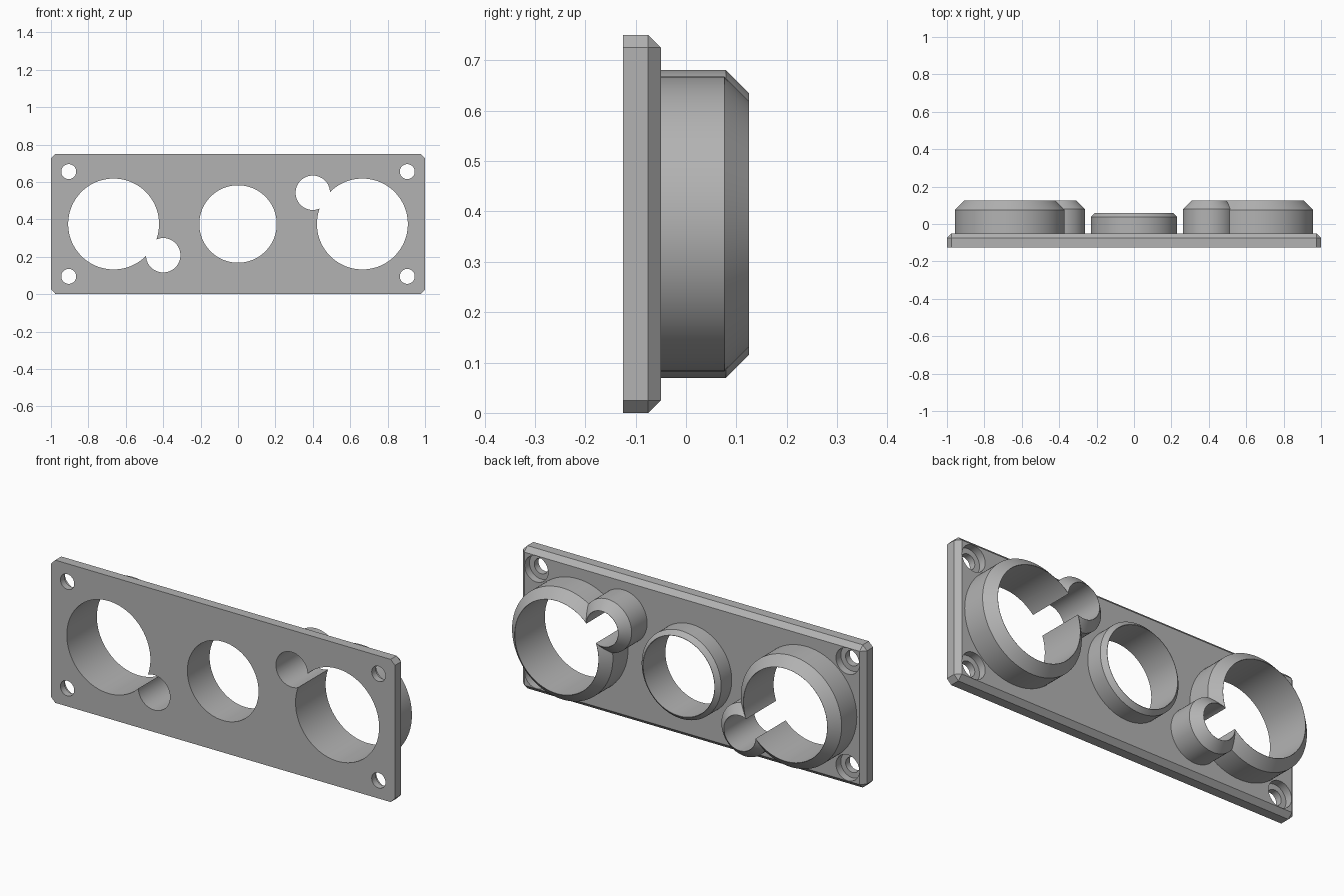
import bpy
import bmesh
import math
from mathutils import Matrix, Vector

cube = bpy.data.objects.get("Cube")
if cube:
    bpy.data.objects.remove(cube)

FRONT, BACK, MID_Z = -0.125, -0.05, 0.375
CHAMFER = 0.025

grey = bpy.data.materials.new("plain grey")
grey.use_nodes = True
grey.diffuse_color = (0.45, 0.45, 0.45, 1)
grey.node_tree.nodes["Principled BSDF"].inputs["Base Color"].default_value = grey.diffuse_color


def add_object(name, bm):
    bmesh.ops.recalc_face_normals(bm, faces=bm.faces)
    mesh = bpy.data.meshes.new(name)
    bm.to_mesh(mesh)
    bm.free()
    mesh.materials.append(grey)
    obj = bpy.data.objects.new(name, mesh)
    bpy.context.collection.objects.link(obj)
    return obj


def lathe(name, x, z, rings, sides=96):
    """Solid of revolution along y from (y, radius) pairs, capped at both ends."""
    bm = bmesh.new()
    loops = [[bm.verts.new((x + r * math.cos(math.tau * i / sides), y,
                            z + r * math.sin(math.tau * i / sides)))
              for i in range(sides)] for y, r in rings]
    for a, b in zip(loops, loops[1:]):
        for i in range(sides):
            j = (i + 1) % sides
            bm.faces.new((a[i], a[j], b[j], b[i]))
    bm.faces.new(loops[0])
    bm.faces.new(loops[-1])
    return add_object(name, bm)


def sleeve(name, x, z, radius, top, chamfer):
    return lathe(name, x, z, [(FRONT + 0.03, radius), (top - chamfer, radius),
                              (top, radius - chamfer)])


def bore(name, x, z, radius, start=-0.3, end=0.3):
    return lathe(name, x, z, [(start, radius), (end, radius)])


def combine(target, tool, operation):
    mod = target.modifiers.new(tool.name, "BOOLEAN")
    mod.operation, mod.solver, mod.object = operation, "EXACT", tool
    bpy.context.view_layer.update()
    result = bpy.data.meshes.new_from_object(
        target.evaluated_get(bpy.context.evaluated_depsgraph_get()))
    target.modifiers.clear()
    target.data = result
    bpy.data.objects.remove(tool)


# Plate: clipped corners, chamfered rear edge
bm = bmesh.new()
for sx in (-1, 1):
    for sz in (-1, 1):
        inner = (sx * (1 - CHAMFER), sz * (MID_Z - CHAMFER))
        for y in (FRONT, BACK - CHAMFER):
            bm.verts.new((sx, y, MID_Z + inner[1]))
            bm.verts.new((inner[0], y, MID_Z + sz * MID_Z))
        bm.verts.new((inner[0], BACK, MID_Z + inner[1]))
bmesh.ops.convex_hull(bm, input=bm.verts)
bmesh.ops.dissolve_limit(bm, angle_limit=0.01, verts=bm.verts, edges=bm.edges)
panel = add_object("port_panel", bm)

# Sleeves on the rear: one centre, and a large and small pair on each side
solids = [sleeve("centre_sleeve", 0, MID_Z, 0.231, 0.06, 0.022)]
cutters = [bore("centre_bore", 0, MID_Z, 0.207)]
for side, s in (("left", 1), ("right", -1)):
    small = (s * 0.4, MID_Z + s * 0.167)
    large = (s * 0.665, MID_Z)
    solids += [sleeve(side + "_large_sleeve", *large, 0.293, 0.125, 0.049),
               sleeve(side + "_small_sleeve", *small, 0.139, 0.125, 0.046)]
    cutters += [bore(side + "_large_bore", *large, 0.243),
                bore(side + "_small_bore", *small, 0.092)]
    # Screw holes with a rear counterbore
    for sz in (-1, 1):
        hole = (s * 0.905, MID_Z + sz * 0.28)
        cutters += [bore("screw_hole", *hole, 0.04),
                    bore("counterbore", *hole, 0.068, -0.09, 0)]

for solid in solids:
    combine(panel, solid, "UNION")
for cutter in cutters:
    combine(panel, cutter, "DIFFERENCE")

bpy.ops.object.select_all(action="DESELECT")
panel.select_set(True)
bpy.context.view_layer.objects.active = panel
bpy.ops.object.shade_smooth_by_angle(angle=math.radians(25))
